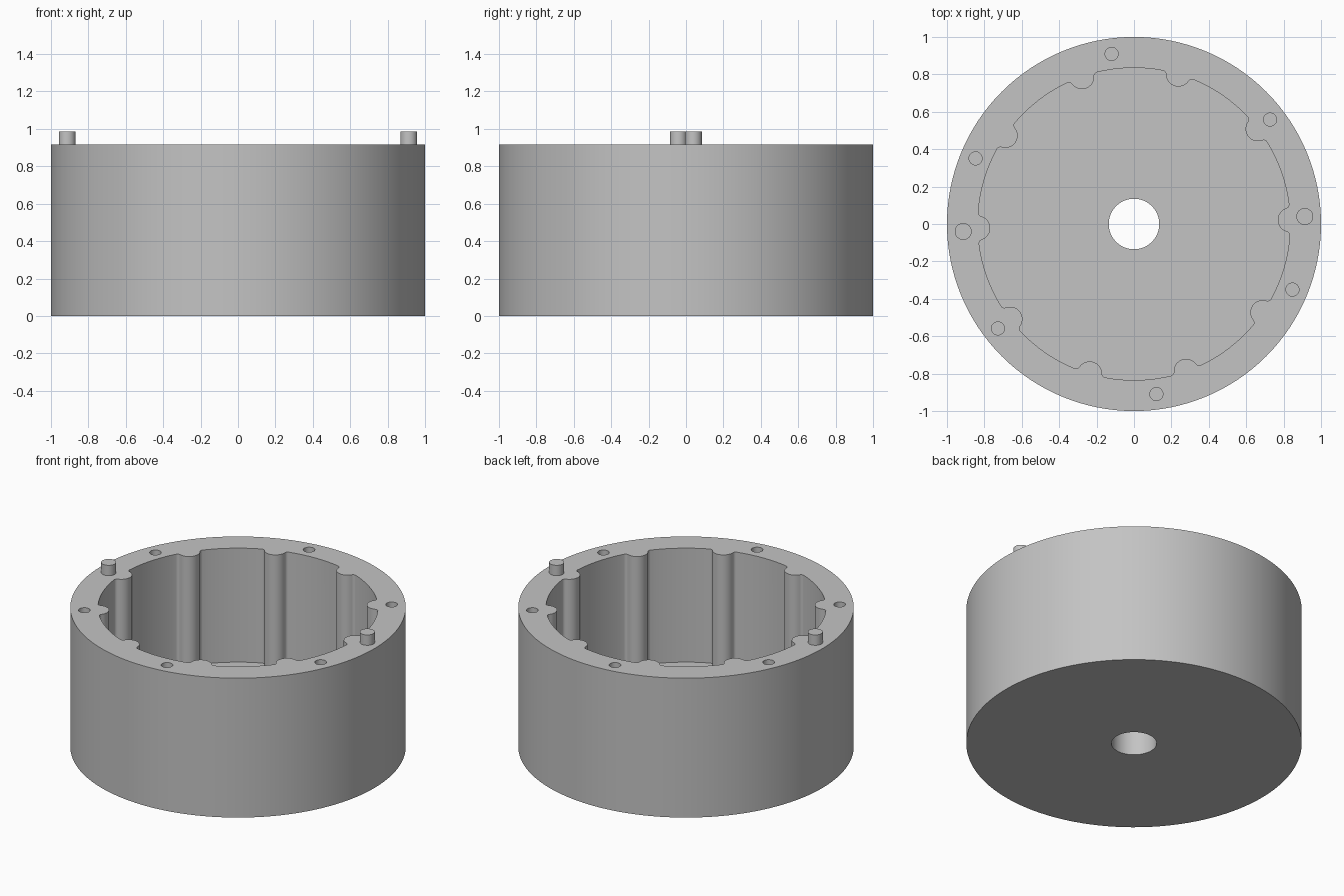
import bpy
import bmesh
from math import acos, cos, sin, radians, pi, atan2
from mathutils import Vector

RIM_Z, FLOOR_Z, PIN_Z = 0.917, 0.167, 0.985
WALL_R, RIB_R, FILLET_R = 0.835, 0.066, 0.02
BOLT_R, PIN_CIRCLE = 0.917, 0.914

if "Cube" in bpy.data.objects:
    bpy.data.objects.remove(bpy.data.objects["Cube"], do_unlink=True)

grey = bpy.data.materials.new("light grey")
grey.use_nodes = True
colour = (0.55, 0.55, 0.55, 1)
grey.diffuse_color = colour
grey.node_tree.nodes["Principled BSDF"].inputs["Base Color"].default_value = colour


def polar(radius, angle):
    return Vector((radius * cos(angle), radius * sin(angle)))


def circle(radius, count, centre=Vector((0, 0))):
    return [centre + polar(radius, 2 * pi * i / count) for i in range(count)]


def arc(centre, radius, start, end, count):
    """Points along the shorter way round from the start to the end point."""
    a = atan2(*(start - centre).yx)
    sweep = (atan2(*(end - centre).yx) - a + pi) % (2 * pi) - pi
    return [centre + polar(radius, a + sweep * i / count) for i in range(count + 1)]


def prism(name, outline, bottom, top):
    """Extrude a flat outline upward into a closed solid."""
    bm = bmesh.new()
    face = bm.faces.new([bm.verts.new((p.x, p.y, bottom)) for p in outline])
    grown = bmesh.ops.extrude_face_region(bm, geom=[face])["geom"]
    verts = [g for g in grown if isinstance(g, bmesh.types.BMVert)]
    bmesh.ops.translate(bm, verts=verts, vec=(0, 0, top - bottom))
    bmesh.ops.recalc_face_normals(bm, faces=bm.faces)
    mesh = bpy.data.meshes.new(name)
    bm.to_mesh(mesh)
    bm.free()
    mesh.materials.append(grey)
    obj = bpy.data.objects.new(name, mesh)
    bpy.context.collection.objects.link(obj)
    return obj


def activate(obj):
    bpy.ops.object.select_all(action="DESELECT")
    obj.select_set(True)
    bpy.context.view_layer.objects.active = obj


def cut(target, cutter):
    mod = target.modifiers.new("cut", "BOOLEAN")
    mod.operation, mod.solver, mod.object = "DIFFERENCE", "EXACT", cutter
    activate(target)
    bpy.ops.object.modifier_apply(modifier=mod.name)
    bpy.data.objects.remove(cutter, do_unlink=True)


def cavity_outline():
    """Round wall with ten filleted half-round ribs pointing inward."""
    a, b, d = WALL_R, WALL_R - FILLET_R, RIB_R + FILLET_R
    spread = acos((a * a + b * b - d * d) / (2 * a * b))
    points = []
    for i in range(10):
        mid = radians(1.5 + 36 * i)
        rib = polar(WALL_R, mid)
        before, after = polar(b, mid - spread), polar(b, mid + spread)
        touch_1 = rib + (before - rib).normalized() * RIB_R
        touch_2 = rib + (after - rib).normalized() * RIB_R
        tip = polar(WALL_R - RIB_R, mid)
        wall_1, wall_2 = polar(WALL_R, mid - spread), polar(WALL_R, mid + spread)
        points += arc(before, FILLET_R, wall_1, touch_1, 6)
        points += arc(rib, RIB_R, touch_1, tip, 8)[1:]
        points += arc(rib, RIB_R, tip, touch_2, 8)[1:]
        points += arc(after, FILLET_R, touch_2, wall_2, 6)[1:]
        # plain wall up to the next rib
        gap = radians(36) - 2 * spread
        points += [polar(WALL_R, mid + spread + gap * k / 8) for k in range(1, 8)]
    return points


# Housing: cup with ribbed cavity, central bore and bolt holes
housing = prism("housing", circle(1, 128), 0, RIM_Z)
cut(housing, prism("cavity_cutter", cavity_outline(), FLOOR_Z, RIM_Z + 0.2))
cut(housing, prism("bore_cutter", circle(0.135, 64), -0.2, FLOOR_Z + 0.2))
for i in range(6):
    spot = polar(BOLT_R, radians(37.5 + 60 * i))
    cut(housing, prism("bolt_hole_cutter", circle(0.035, 32, spot), RIM_Z - 0.12, RIM_Z + 0.2))

# Two locating pins on opposite sides of the rim
parts = [housing]
for name, angle in (("left_pin", 2.5), ("right_pin", 182.5)):
    spot = polar(PIN_CIRCLE, radians(angle))
    parts.append(prism(name, circle(0.045, 32, spot), RIM_Z - 0.01, PIN_Z))

for part in parts:
    activate(part)
    bpy.ops.object.shade_smooth_by_angle(angle=radians(30))
